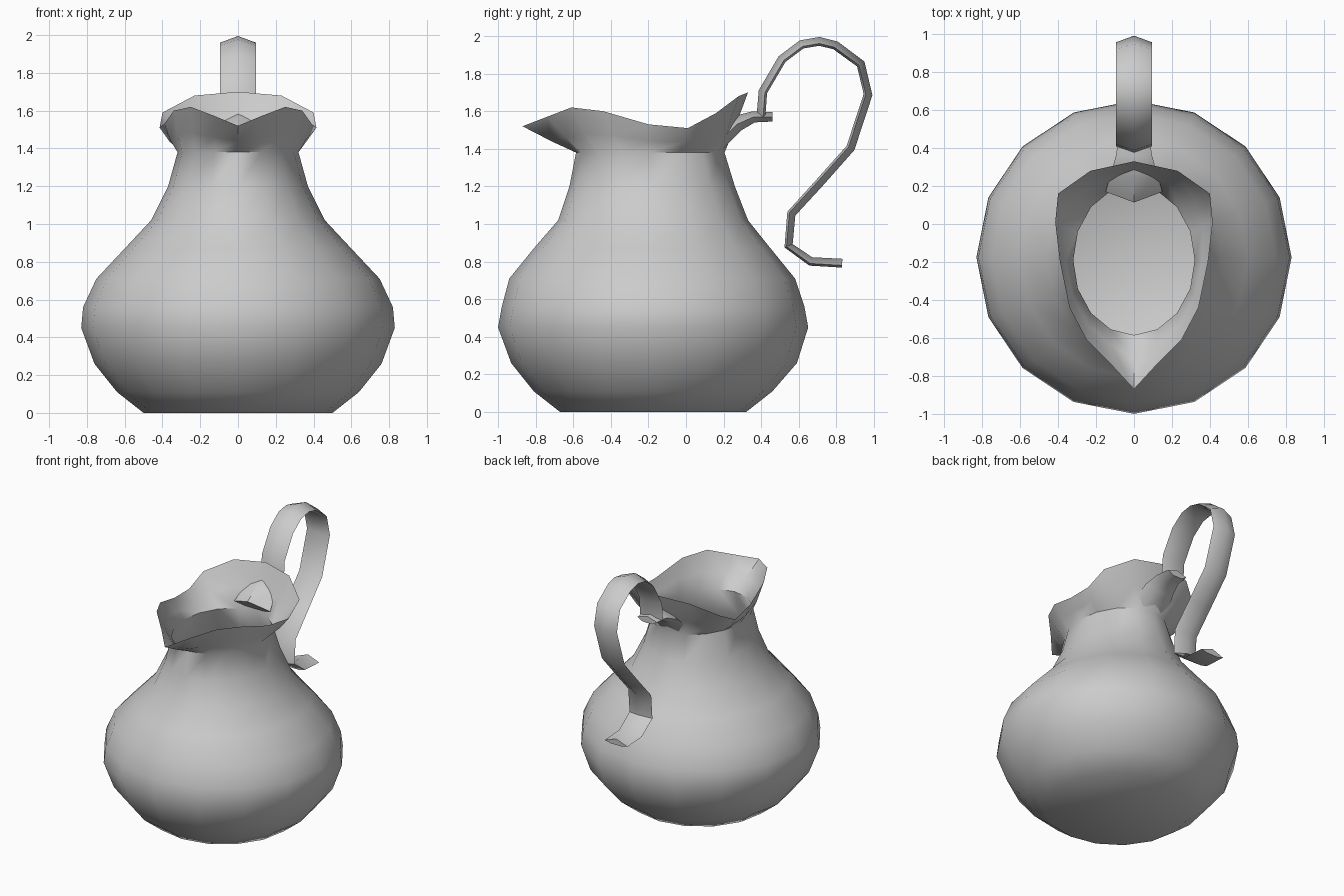
import bpy, bmesh, math

if "Cube" in bpy.data.objects:
    bpy.data.objects.remove(bpy.data.objects["Cube"])

SIDES = 16


def finish(name, rings, cap_start=True, cap_end=True, recalc=True):
    """Skin a list of closed rings into one smooth object."""
    bm = bmesh.new()
    loops = [[bm.verts.new(p) for p in ring] for ring in rings]
    n = len(loops[0])
    for a, b in zip(loops, loops[1:]):
        for i in range(n):
            j = (i + 1) % n
            bm.faces.new((a[i], a[j], b[j], b[i]))
    if cap_start:
        bm.faces.new(loops[0][::-1])
    if cap_end:
        bm.faces.new(loops[-1])
    if recalc:
        bmesh.ops.recalc_face_normals(bm, faces=bm.faces)
    mesh = bpy.data.meshes.new(name)
    bm.to_mesh(mesh)
    bm.free()
    obj = bpy.data.objects.new(name, mesh)
    bpy.context.collection.objects.link(obj)
    bpy.context.view_layer.objects.active = obj
    obj.select_set(True)
    bpy.ops.object.shade_smooth_by_angle(angle=math.radians(50))
    obj.select_set(False)
    return obj


def oval(z, rx, y_front, y_back):
    cy, ry = (y_front + y_back) / 2, (y_back - y_front) / 2
    return [(rx * math.sin(t), cy - ry * math.cos(t), z)
            for t in (2 * math.pi * i / SIDES for i in range(SIDES))]


def strip(name, path):
    """Sweep a ridged flat section along (y, z, half width, outer, inner)."""
    rings = []
    for i, (y, z, w, out, inn) in enumerate(path):
        a, b = path[max(i - 1, 0)], path[min(i + 1, len(path) - 1)]
        ty, tz = b[0] - a[0], b[1] - a[1]
        d = math.hypot(ty, tz)
        ny, nz = -tz / d, ty / d            # normal towards the outside of the bow
        rings.append([(x, y + ny * o, z + nz * o) for x, o in
                      ((-w, 0), (0, out), (w, 0), (w * 0.5, -inn), (-w * 0.5, -inn))])
    return finish(name, rings)


# Body: belly and neck, open at the top
profile = [(0, 0.50, -0.67, 0.32), (0.11, 0.64, -0.81, 0.46),
           (0.26, 0.76, -0.93, 0.59), (0.45, 0.83, -1.0, 0.65),
           (0.56, 0.82, -0.98, 0.63), (0.71, 0.75, -0.94, 0.58),
           (0.87, 0.60, -0.81, 0.45), (1.02, 0.46, -0.68, 0.33),
           (1.20, 0.37, -0.62, 0.26), (1.38, 0.32, -0.585, 0.205)]
rings = [oval(*row) for row in profile]

# Flared rim with pouring spout, right half mirrored to the left
half = [(0, -0.87, 1.52), (0.12, -0.74, 1.57), (0.25, -0.61, 1.62),
        (0.34, -0.44, 1.60), (0.39, -0.20, 1.53), (0.415, 0.01, 1.51),
        (0.40, 0.16, 1.59), (0.23, 0.28, 1.68), (0, 0.33, 1.70)]
rim = half + [(-x, y, z) for x, y, z in half[-2:0:-1]]
# Rounded shoulder between neck and rim
flare = []
for (nx, ny, nz), (x, y, z) in zip(rings[-1], rim):
    flare.append((nx + (x - nx) * 0.55, ny + (y - ny) * 0.45, nz + (z - nz) * 0.42))
finish("pitcher_body", rings + [flare, rim], cap_end=False, recalc=False)

# Looping strap handle
centre = [(0.41, 1.57), (0.42, 1.70), (0.52, 1.87), (0.62, 1.945), (0.71, 1.96),
          (0.79, 1.94), (0.92, 1.845), (0.957, 1.69), (0.865, 1.41), (0.70, 1.225),
          (0.55, 1.06), (0.535, 0.88), (0.66, 0.79), (0.83, 0.78)]
# the path runs clockwise, so the left-hand normal faces outward
strip("handle", [(y, z, 0.095, 0.035, 0.012) for y, z in centre])

# Bracket joining the handle to the neck
strip("handle_bracket", [(0.17, 1.43, 0.15, 0.08, 0.04), (0.27, 1.53, 0.12, 0.05, 0.04),
                         (0.36, 1.57, 0.095, 0.03, 0.03), (0.46, 1.57, 0.08, 0.025, 0.025)])
